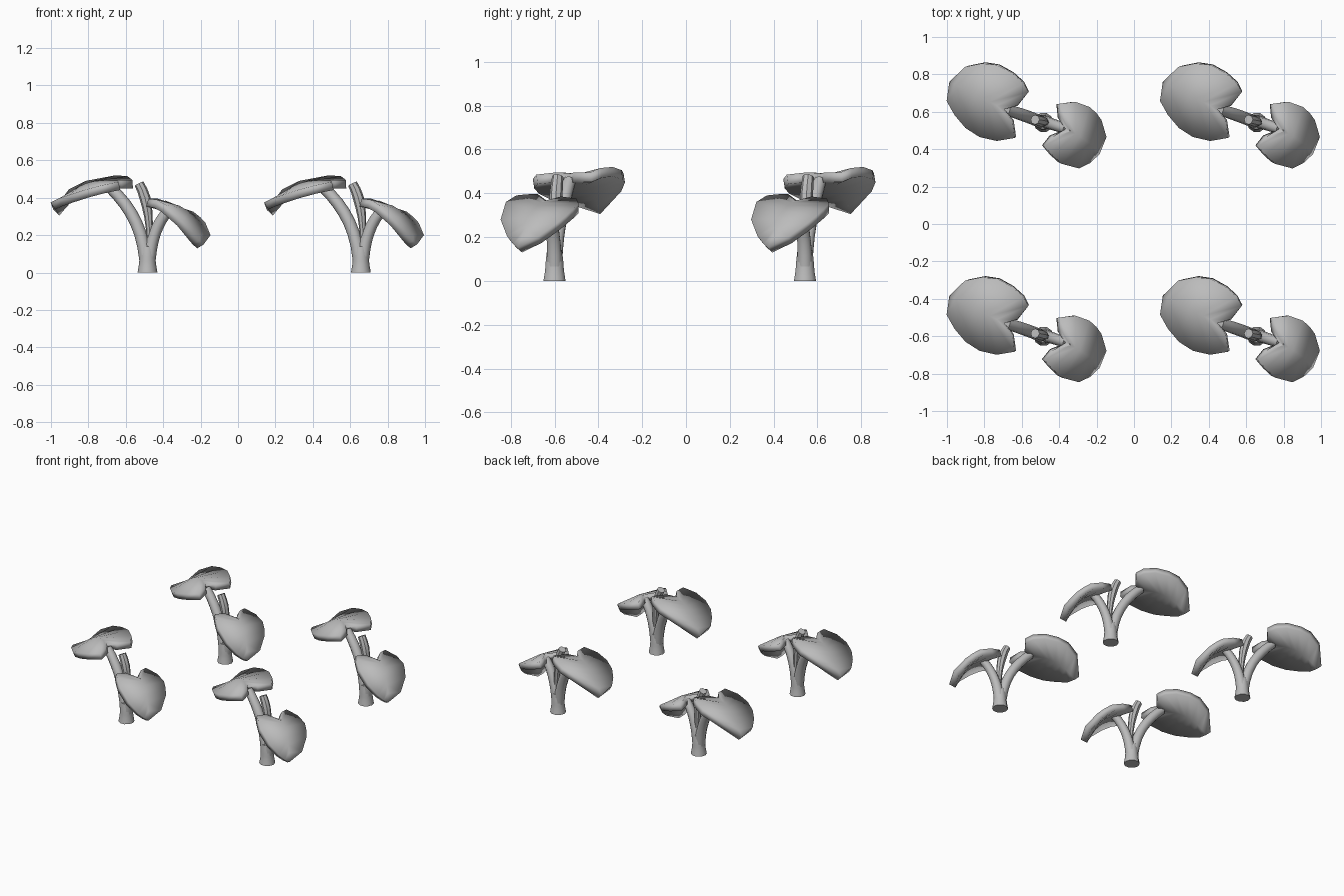
import bpy, bmesh, math
from mathutils import Vector
from mathutils.geometry import interpolate_bezier

cube = bpy.data.objects.get("Cube")
if cube:
    bpy.data.objects.remove(cube, do_unlink=True)

# Single plain material
grey = bpy.data.materials.new("plain grey")
grey.use_nodes = True
grey.diffuse_color = (0.5, 0.5, 0.5, 1)
bsdf = next(n for n in grey.node_tree.nodes if n.type == 'BSDF_PRINCIPLED')
bsdf.inputs["Base Color"].default_value = (0.5, 0.5, 0.5, 1)
bsdf.inputs["Roughness"].default_value = 0.8


def finish(name, bm, origin, angle):
    mesh = bpy.data.meshes.new(name)
    bm.to_mesh(mesh)
    bm.free()
    mesh.materials.append(grey)
    obj = bpy.data.objects.new(name, mesh)
    obj.location = origin
    bpy.context.collection.objects.link(obj)
    bpy.ops.object.select_all(action='DESELECT')
    obj.select_set(True)
    bpy.context.view_layer.objects.active = obj
    bpy.ops.object.shade_smooth_by_angle(angle=math.radians(angle))
    return obj


def stalk(name, origin, handles, radii, sides=10, steps=8):
    """Tapered round tube along a Bezier path, with radii blended along it."""
    path = interpolate_bezier(*[Vector(h) for h in handles], steps)
    bm = bmesh.new()
    rings = []
    for i, p in enumerate(path):
        tangent = (path[min(i + 1, steps - 1)] - path[max(i - 1, 0)]).normalized()
        side = Vector((0, 1, 0)).cross(tangent).normalized()
        other = tangent.cross(side)
        f = i / (steps - 1) * (len(radii) - 1)
        k = min(int(f), len(radii) - 2)
        r = radii[k] + (radii[k + 1] - radii[k]) * (f - k)
        ring = []
        for s in range(sides):
            a = math.tau * s / sides
            ring.append(bm.verts.new(p + r * (math.cos(a) * side + math.sin(a) * other)))
        rings.append(ring)
    for low, high in zip(rings, rings[1:]):
        for s in range(sides):
            t = (s + 1) % sides
            bm.faces.new((low[s], low[t], high[t], high[s]))
    bm.faces.new(rings[0][::-1])
    bm.faces.new(rings[-1])
    bmesh.ops.recalc_face_normals(bm, faces=bm.faces)
    return finish(name, bm, origin, 40)


def leaf(name, origin, notch, bend, tip, back, front):
    """Heart-shaped blade: two halves joined along a drooping midrib."""
    bm = bmesh.new()
    n, b, e = Vector(notch), Vector(bend), Vector(tip)
    count = len(back) + 1
    rib = []
    for i in range(count + 1):
        t = i / count
        rib.append(bm.verts.new(n * (1 - t) ** 2 + b * 2 * t * (1 - t) + e * t * t))
    for half in (back, front):
        rim = [rib[0]] + [bm.verts.new(p) for p in half] + [rib[-1]]
        for i in range(count):
            loop = [rib[i], rib[i + 1], rim[i + 1], rim[i]]
            bm.faces.new(list(dict.fromkeys(loop)))
    bmesh.ops.recalc_face_normals(bm, faces=bm.faces)
    bm.normal_update()
    if sum(f.normal.z * f.calc_area() for f in bm.faces) < 0:
        bmesh.ops.reverse_faces(bm, faces=bm.faces)
    obj = finish(name, bm, origin, 35)
    solid = obj.modifiers.new("thickness", 'SOLIDIFY')
    solid.thickness = 0.045
    solid.offset = -1
    return obj


# Rim points run from the notch towards the tip
high_leaf = dict(
    notch=(-.21, .07, .49), bend=(-.37, .15, .51), tip=(-.503, .217, .335),
    back=[(-.14, .09, .495), (-.08, .163, .495), (-.107, .21, .515), (-.17, .265, .52),
          (-.25, .307, .505), (-.33, .315, .49), (-.42, .297, .445)],
    front=[(-.166, .008, .495), (-.155, -.083, .485), (-.25, -.099, .465),
           (-.342, -.078, .44), (-.417, -.03, .415), (-.476, .04, .395), (-.518, .115, .375)])
low_leaf = dict(
    notch=(.118, -.035, .365), bend=(.23, -.08, .38), tip=(.30, -.17, .15),
    back=[(.096, .03, .385), (.086, .1, .375), (.171, .11, .35), (.246, .083, .325),
          (.283, .05, .295), (.31, .013, .265), (.337, -.078, .2)],
    front=[(.048, -.078, .397), (.005, -.126, .395), (.048, -.174, .39), (.1, -.222, .36),
           (.19, -.246, .28), (.25, -.217, .205), (.278, -.19, .17)])

# Four identical seedlings on a square grid
for row, sy in (("front", -1), ("back", 1)):
    for column, sx in (("right", -1), ("left", 1)):
        at = (0.0865 + sx * 0.5705, -0.0285 + sy * 0.5715, 0)
        tag = f"{row}_{column}_"
        stalk(tag + "trunk", at, [(0, 0, 0), (0, 0, .05), (0, 0, .09), (0, 0, .14)],
              [.053, .045, .042, .036])
        stalk(tag + "high_stem", at,
              [(-.008, 0, .07), (-.03, .01, .25), (-.1, .04, .36), (-.2, .068, .455)],
              [.036, .033, .033, .03])
        stalk(tag + "low_stem", at,
              [(.008, 0, .07), (.025, 0, .2), (.06, -.015, .28), (.125, -.035, .345)],
              [.036, .032, .03, .028])
        stalk(tag + "young_shoot", at,
              [(.012, 0, .1), (.015, 0, .28), (0, .005, .4), (-.045, .015, .475)],
              [.014, .02, .03, .026], sides=8)
        leaf(tag + "high_leaf", at, **high_leaf)
        leaf(tag + "low_leaf", at, **low_leaf)
